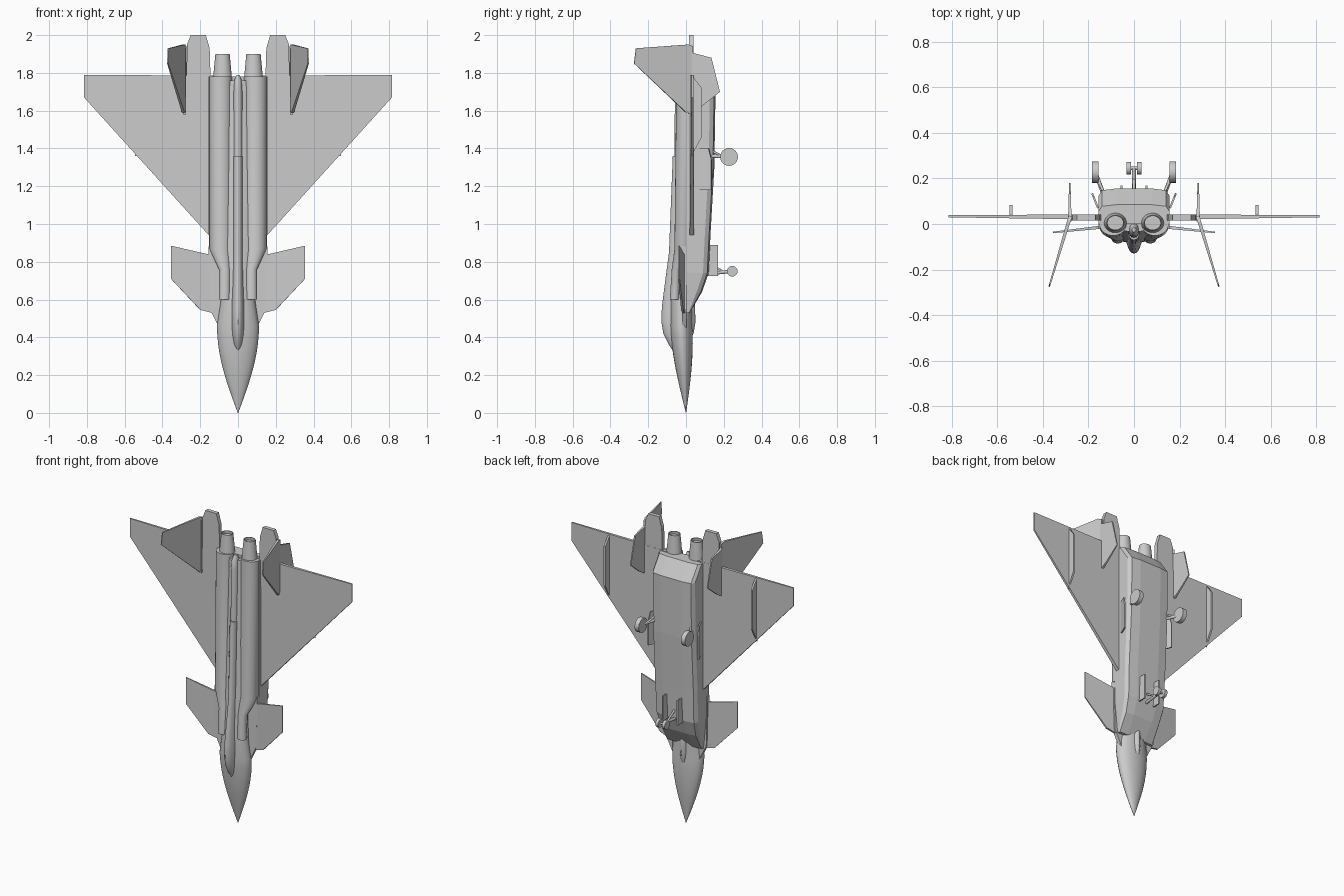
import bpy, bmesh
from math import cos, sin, pi, tau
from mathutils import Vector

cube = bpy.data.objects.get("Cube")
if cube:
    bpy.data.objects.remove(cube, do_unlink=True)


def skin(name, rings, mirror=False, smooth=False):
    """Skin closed rings of points, cap both ends, optionally mirror across the middle."""
    bm = bmesh.new()
    loops = [[bm.verts.new(point) for point in ring] for ring in rings]
    count = len(loops[0])
    for lower, upper in zip(loops, loops[1:]):
        for i in range(count):
            j = (i + 1) % count
            bm.faces.new((lower[i], lower[j], upper[j], upper[i]))
    bm.faces.new(loops[0])
    bm.faces.new(loops[-1])
    bmesh.ops.recalc_face_normals(bm, faces=bm.faces)
    mesh = bpy.data.meshes.new(name)
    bm.to_mesh(mesh)
    bm.free()
    obj = bpy.data.objects.new(name, mesh)
    bpy.context.collection.objects.link(obj)
    if smooth:
        bpy.ops.object.select_all(action='DESELECT')
        obj.select_set(True)
        bpy.context.view_layer.objects.active = obj
        bpy.ops.object.shade_smooth_by_angle(angle=.6)
    if mirror:
        obj.modifiers.new("Mirror", 'MIRROR').use_mirror_merge = False


def circle(count=24):
    return [(cos(tau * i / count), sin(tau * i / count)) for i in range(count)]


def tube(name, stations, mirror=False):
    """Elliptical body through stations (z, centre x, centre y, radius x, radius y)."""
    rings = [[(x + rx * c, y + ry * s, z) for c, s in circle()]
             for z, x, y, rx, ry in stations]
    skin(name, rings, mirror, smooth=True)


def rod(name, start, end, radius, mirror=True):
    """Round bar between two points."""
    start, end = Vector(start), Vector(end)
    turn = (end - start).to_track_quat('Z', 'Y')
    rings = [[base + turn @ Vector((radius * c, radius * s, 0)) for c, s in circle()]
             for base in (start, end)]
    skin(name, rings, mirror, smooth=True)


def wheel(name, centre, radius, half_width):
    centre, side = Vector(centre), Vector((half_width, 0, 0))
    rod(name, centre - side, centre + side, radius)


def plate(name, outline, place, normal, half, taper=.6):
    """Mirrored slab from a (span, z) outline, thinning away from its first point."""
    normal = Vector(normal).normalized()
    root = outline[0][0]
    reach = max(abs(span - root) for span, z in outline)

    def face(sign):
        return [Vector(place(span, z))
                + normal * sign * half * (1 - taper * abs(span - root) / reach)
                for span, z in outline]

    skin(name, [face(-1), face(1)], mirror=True)


# Nose with a rounded taper, flowing into the central fuselage
steps = 10
nose = []
for step in range(steps + 1):
    along = step / steps
    swell = sin(along * pi / 2) + .01
    nose.append((.46 * along, 0, -.025 * along, .11 * swell, .058 * swell))
tube("fuselage", nose + [(.6, 0, -.025, .09, .058), (.9, 0, -.01, .09, .05),
                         (1.76, 0, .01, .09, .045)])

# Canopy running into the dorsal spine
canopy = [(.33, .01, .03), (.36, .026, .05), (.42, .034, .08), (.48, .037, .09),
          (.56, .037, .088), (.7, .03, .07), (.85, .026, .05), (1.36, .024, .03)]
tube("canopy", [(z, 0, -.04, width, height) for z, width, height in canopy])
spine = [(1.36, .026), (1.7, .024), (1.76, .02), (1.79, .008)]
tube("rear_spine", [(z, 0, -.025, r, 1.4 * r) for z, r in spine])

# Engine nacelles and hollow nozzles
nacelle = [(.6, -.06, .03), (.76, -.05, .03), (.87, -.01, .06), (1.78, 0, .06)]
tube("nacelle", [(z, .05 + .7 * r, y, r, .85 * r) for z, y, r in nacelle], mirror=True)
nozzle = [(1.77, .05), (1.9, .038), (1.9, .034), (1.88, .036)]
tube("nozzle", [(z, .082, .005, r, .88 * r) for z, r in nozzle], mirror=True)


# Belly trunk with chamfered corners and a raked intake lip
def trunk_section(z, depth):
    width = min(.155, .13 + .1 * (z - .53))
    cut = min(.03, depth / 3)
    side = [(width, 0), (width, depth - cut), (width - cut / 2, depth - cut / 4),
            (width / 2, depth)]
    return [(x, y, z) for x, y in side] + [(-x, y, z) for x, y in reversed(side)]


trunk = [(.53, .02), (.64, .085), (.74, .12), (.95, .13), (1.3, .15), (1.68, .156),
         (1.78, .085)]
skin("belly_trunk", [trunk_section(z, depth) for z, depth in trunk])

# Wings, canards and shoulder strakes
plate("wing", [(.1, .88), (.815, 1.67), (.815, 1.79), (.1, 1.785)],
      lambda x, z: (x, .03 + .005 * x, z), (0, 1, 0), .012)
plate("canard", [(.09, .51), (.14, .53), (.2, .545), (.355, .71), (.355, .885),
                 (.16, .84), (.09, .82)],
      lambda x, z: (x, .002 - .11 * x, z), (.11, 1, 0), .008)
plate("shoulder_strake", [(.1, .45), (.15, .55), (.157, .88), (.08, .9)],
      lambda x, z: (x, -.01, z), (0, 1, 0), .012, taper=0)

# Tail booms
plate("tail_boom", [(.14, 1.6), (.15, 1.93), (.17, 2), (.25, 2), (.27, 1.95), (.275, 1.6)],
      lambda x, z: (x, .028, z), (0, 1, 0), .013, taper=0)

# Canted tail fins above, smaller fins below
plate("tail_fin", [(.03, 1.6), (0, 1.59), (-.275, 1.85), (-.265, 1.93), (.01, 1.95),
                   (.035, 1.94)],
      lambda y, z: (.29 - .3 * y, y, z), (1, .3, 0), .008)
plate("ventral_fin", [(.01, 1.58), (.08, 1.62), (.18, 1.7), (.135, 1.88), (.04, 1.905),
                      (.01, 1.93)],
      lambda y, z: (.282, y, z), (1, 0, 0), .008)

# Flap fairings under the wings
plate("flap_fairing", [(.03, 1.36), (.083, 1.46), (.083, 1.72), (.03, 1.79)],
      lambda y, z: (.54, y, z), (1, 0, 0), .006, taper=0)

# Main landing gear
main_hub = Vector((.17, .228, 1.355))
rod("main_strut", (.13, .12, 1.36), main_hub, .009)
rod("main_brace", (.13, .13, 1.39), (.155, .19, 1.36), .006)
wheel("main_wheel", main_hub, .047, .015)
plate("main_gear_door", [(.07, 1.18), (.135, 1.18), (.135, 1.34), (.12, 1.4), (.07, 1.4)],
      lambda y, z: (.13 + .4 * y, y, z), (1, -.4, 0), .004, taper=0)

# Nose landing gear
nose_hub = Vector((0, .245, .75))
axle = Vector((.03, 0, 0))
rod("nose_strut", (0, .1, .735), nose_hub, .009, mirror=False)
rod("nose_brace", (0, .11, .8), (0, .2, .745), .006, mirror=False)
rod("nose_axle", nose_hub - axle, nose_hub + axle, .007, mirror=False)
wheel("nose_wheel", nose_hub + axle * .8, .028, .01)
plate("nose_gear_door", [(.11, .725), (.17, .725), (.17, .89), (.11, .89)],
      lambda y, z: (.055, y, z), (1, 0, 0), .004, taper=0)
